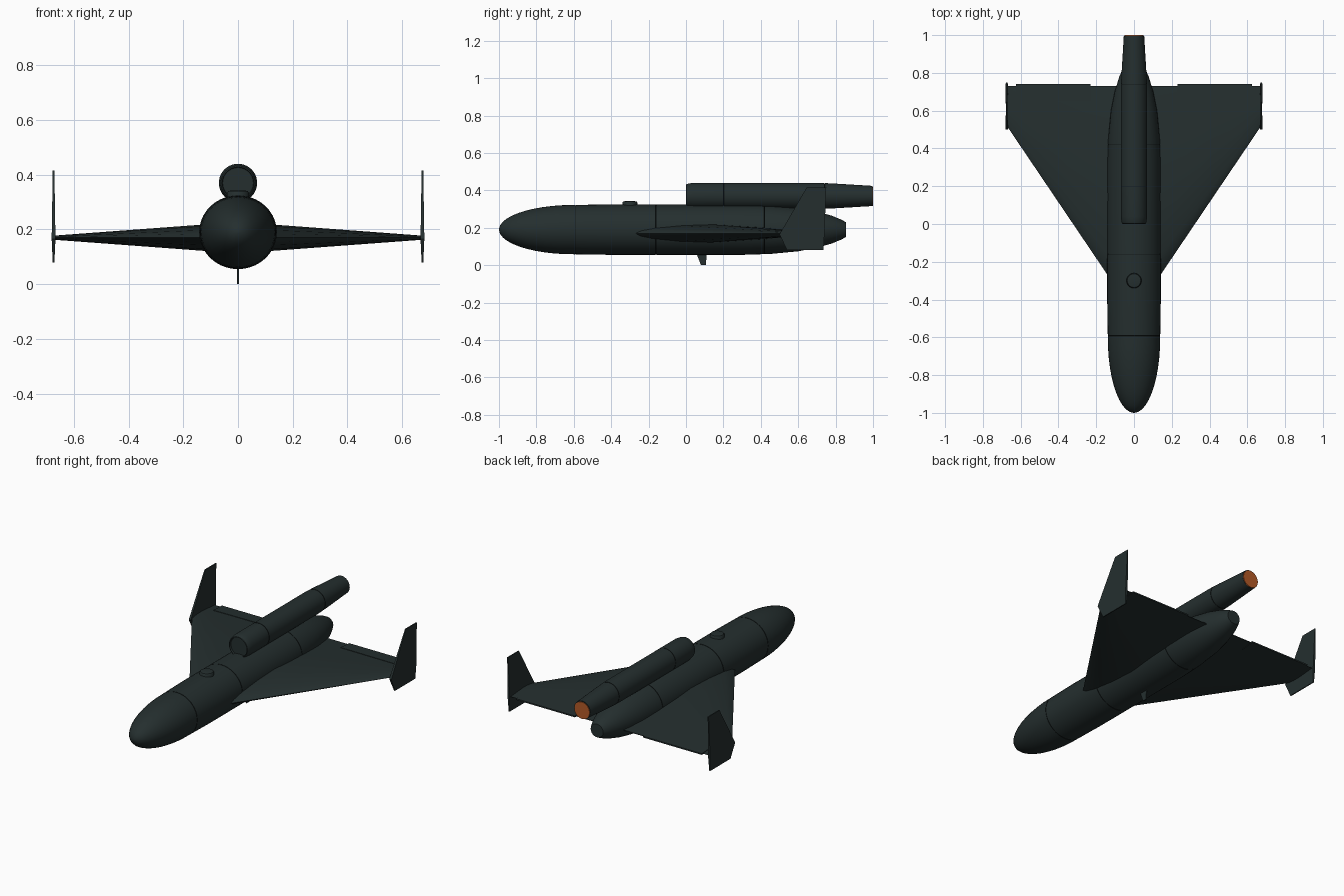
import bpy, bmesh, math
from mathutils import Vector

cube = bpy.data.objects.get("Cube")
if cube:
    bpy.data.objects.remove(cube, do_unlink=True)


def material(name, rgb):
    m = bpy.data.materials.new(name)
    m.use_nodes = True
    m.diffuse_color = (*rgb, 1)
    m.node_tree.nodes["Principled BSDF"].inputs["Base Color"].default_value = (*rgb, 1)
    return m


BODY = material("dark slate green", (0.018, 0.028, 0.028))
SEAM = material("seam black", (0.006, 0.009, 0.009))
GLOW = material("exhaust orange", (0.45, 0.1, 0.02))


def finish(name, bm, mats, angle=35):
    bmesh.ops.recalc_face_normals(bm, faces=bm.faces)
    mesh = bpy.data.meshes.new(name)
    bm.to_mesh(mesh)
    bm.free()
    ob = bpy.data.objects.new(name, mesh)
    bpy.context.collection.objects.link(ob)
    for m in mats:
        mesh.materials.append(m)
    bpy.ops.object.select_all(action='DESELECT')
    ob.select_set(True)
    bpy.context.view_layer.objects.active = ob
    bpy.ops.object.shade_smooth_by_angle(angle=math.radians(angle))
    return ob


def loft(bm, rings):
    """Skin closed rings of points and cap both ends."""
    rows = [[bm.verts.new(p) for p in ring] for ring in rings]
    n = len(rows[0])
    for a, b in zip(rows, rows[1:]):
        for i in range(n):
            j = (i + 1) % n
            bm.faces.new((a[i], a[j], b[j], b[i]))
    bm.faces.new(rows[0])
    bm.faces.new(rows[-1])


def ring_y(y, r, z, squash=1.0, sides=40):
    angles = [2 * math.pi * i / sides for i in range(sides)]
    return [(r * math.cos(a), y, z + squash * r * math.sin(a)) for a in angles]


def tube(name, profile, z, squash=1.0, seams=()):
    """Round body along y with narrow recessed seams."""
    def radius(y):
        for (y0, r0), (y1, r1) in zip(profile, profile[1:]):
            if y0 <= y <= y1 and y1 > y0:
                return r0 + (r1 - r0) * (y - y0) / (y1 - y0)
    pts = list(profile)
    for s in seams:
        r = radius(s)
        at = next(i for i, p in enumerate(pts) if p[0] > s)
        pts[at:at] = [(s - 0.002, r), (s - 0.0015, r - 0.002),
                      (s + 0.0015, r - 0.002), (s + 0.002, r)]
    bm = bmesh.new()
    loft(bm, [ring_y(y, r, z, squash) for y, r in pts])
    for f in bm.faces:
        y = f.calc_center_median().y
        if any(abs(y - s) < 0.0022 for s in seams):
            f.material_index = 1
    return finish(name, bm, [BODY, SEAM])


# Fuselage: elliptical nose, straight middle, tapering tail
nose = [(-0.6 - 0.4 * math.cos(t), 0.139 * math.sin(t))
        for t in [math.radians(a) for a in range(2, 90, 8)]]
hull = nose + [(-0.58, 0.139), (-0.4, 0.142), (0.3, 0.142), (0.45, 0.137), (0.6, 0.122),
               (0.7, 0.102), (0.78, 0.078), (0.83, 0.056), (0.855, 0.042)]
tube("fuselage", hull, 0.19, 0.95, seams=(-0.59, -0.16, 0.42))

# Engine pod above the tail, with recessed intake and glowing exhaust
pod = [(0.012, 0.056), (0.0, 0.058), (0.002, 0.062), (0.012, 0.066), (0.04, 0.07),
       (0.7, 0.07), (0.78, 0.067), (0.996, 0.054)]
tube("engine_pod", pod, 0.37, seams=(0.2, 0.74))
bm = bmesh.new()
loft(bm, [ring_y(0.994, 0.051, 0.368), ring_y(1.0, 0.051, 0.368)])
finish("exhaust_glow", bm, [GLOW])

# Wing section rules
FOIL = [(0, 0), (0.03, 0.3), (0.1, 0.58), (0.25, 0.88), (0.42, 1), (0.7, 0.62), (1, 0.04)]
TRAIL, WING_Z = 0.73, 0.17


def leading(x):
    return -0.27 + 1.48 * (x - 0.14)


def half_thickness(x, y):
    f = (y - leading(x)) / (TRAIL - leading(x))
    peak = 0.047 - 0.074 * (x - 0.14)
    for (f0, h0), (f1, h1) in zip(FOIL, FOIL[1:]):
        if f <= f1:
            return peak * (h0 + (h1 - h0) * (f - f0) / (f1 - f0))
    return peak * FOIL[-1][1]


def foil_ring(x):
    ys = [leading(x) + f * (TRAIL - leading(x)) for f, _ in FOIL]
    top = [(x, y, WING_Z + half_thickness(x, y)) for y in ys]
    low = [(x, y, WING_Z - half_thickness(x, y)) for y in ys[:0:-1]]
    return top + low


def elevon_ring(x):
    h = half_thickness(x, 0.655) + 0.003
    return [(x, 0.655, WING_Z - h), (x, 0.655, WING_Z + h),
            (x, 0.74, WING_Z + 0.004), (x, 0.74, WING_Z - 0.004)]


# Fin outline in (y, z), thinned towards the top and bottom
FIN = [(0.50, 0.165), (0.54, 0.08), (0.735, 0.08), (0.74, 0.165), (0.75, 0.415), (0.645, 0.415)]


def fin_ring(x, side):
    return [(x + side * (0.007 if z == 0.165 else 0.003), y, z) for y, z in FIN]


# Wings, elevons and tip fins on both sides
for label, s in (("left", 1), ("right", -1)):
    for part, rings in (
            ("wing", [foil_ring(0.08), foil_ring(0.4), foil_ring(0.672)]),
            ("elevon", [elevon_ring(0.23), elevon_ring(0.625)]),
            ("tip_fin", [fin_ring(0.674, -1), fin_ring(0.674, 1)])):
        bm = bmesh.new()
        loft(bm, [[(s * x, y, z) for x, y, z in ring] for ring in rings])
        finish(f"{label}_{part}", bm, [BODY], 25)

# Round cap on the back, ahead of the engine pod
bm = bmesh.new()
cap = [(0.30, 0.04), (0.334, 0.04), (0.34, 0.036), (0.342, 0.026)]
loft(bm, [[(x, y - 0.3, z) for x, z0, y in [(p[0], p[1], p[2]) for p in ring_y(z, r, 0, 1, 24)]]
          for z, r in cap])
finish("back_cap", bm, [BODY])

# Blade under the belly
bm = bmesh.new()
blade = [(0.055, 0.065), (0.11, 0.065), (0.107, 0.0), (0.08, 0.0)]
loft(bm, [[(x, y, z) for y, z in blade] for x in (-0.003, 0.003)])
finish("belly_blade", bm, [BODY])
